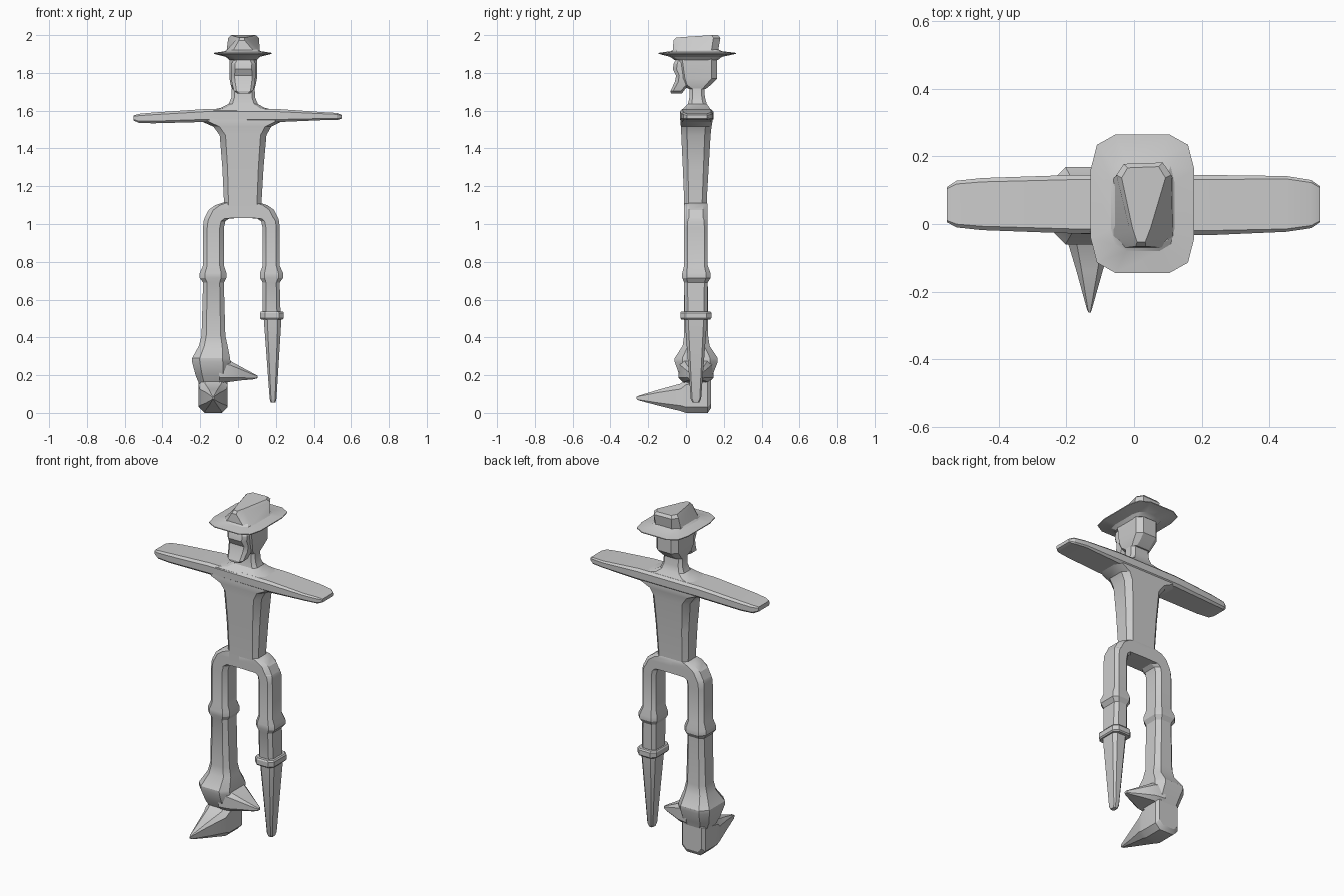
import bpy, bmesh

AXES = {'x': (0, 1, 2), 'y': (1, 0, 2), 'z': (2, 0, 1)}
CX = 0.025  # centre line of torso, head and hat


def finish(name, bm):
    bmesh.ops.recalc_face_normals(bm, faces=bm.faces)
    me = bpy.data.meshes.new(name)
    bm.to_mesh(me)
    bm.free()
    ob = bpy.data.objects.new(name, me)
    bpy.context.collection.objects.link(ob)
    bpy.ops.object.select_all(action='DESELECT')
    ob.select_set(True)
    bpy.context.view_layer.objects.active = ob
    bpy.ops.object.shade_smooth_by_angle(angle=0.45)
    return ob


def bridge(name, rings):
    """Skin a list of equal-length point loops and cap both ends."""
    bm = bmesh.new()
    loops = [[bm.verts.new(p) for p in r] for r in rings]
    n = len(loops[0])
    for a, b in zip(loops, loops[1:]):
        for i in range(n):
            j = (i + 1) % n
            bm.faces.new((a[i], a[j], b[j], b[i]))
    bm.faces.new(loops[0][::-1])
    bm.faces.new(loops[-1])
    return finish(name, bm)


def section(axis, pos, a0, a1, b0, b1, round_corner=False, cut=0.4):
    """Rectangle with cut corners, perpendicular to the axis."""
    a0, a1 = sorted((a0, a1))
    w, d = (a1 - a0) / 2, (b1 - b0) / 2
    c = cut * min(w, d)
    q = [(w, d - c), (w - c, d)]
    if round_corner:
        q = [(w, 0.5 * d), (0.88 * w, 0.85 * d), (0.52 * w, d)]
    r = q[::-1]
    loop = (q + [(-x, y) for x, y in r] + [(-x, -y) for x, y in q]
            + [(x, -y) for x, y in r])
    k, i, j = AXES[axis]
    pts = []
    for x, y in loop:
        p = [0, 0, 0]
        p[k], p[i], p[j] = pos, (a0 + a1) / 2 + x, (b0 + b1) / 2 + y
        pts.append(p)
    return pts


def loft(name, axis, rings, **kw):
    return bridge(name, [section(axis, *r, **kw) for r in rings])


def thigh(outer, inner):
    """Knee, thigh and rounded hip, shared by both legs."""
    s = 1 if outer > 0 else -1
    far = CX - s * 0.035
    return [
        (0.69, outer, inner, -0.01, 0.115),
        (0.715, outer + s * .018, inner - s * .014, -0.02, 0.13),
        (0.74, outer + s * .018, inner - s * .014, -0.02, 0.13),
        (0.78, outer, inner, -0.01, 0.115),
        (0.98, outer, inner, -0.01, 0.115),
        (1.015, outer - s * .003, inner - s * .008, -0.01, 0.115),
        (1.03, outer - s * .007, inner - s * .03, -0.01, 0.115),
        (1.032, outer - s * .008, far, -0.01, 0.115),
        (1.075, outer - s * .03, far, -0.01, 0.115),
        (1.10, outer - s * .065, far, -0.01, 0.115),
        (1.115, outer - s * .11, far, -0.005, 0.11),
    ]


# Torso flaring into armpits, shoulders and neck
loft("torso", 'z', [
    (1.04, -0.075, 0.125, -0.01, 0.11),
    (1.13, -0.075, 0.125, -0.01, 0.11),
    (1.30, -0.083, 0.135, -0.017, 0.12),
    (1.47, -0.097, 0.15, -0.025, 0.13),
    (1.515, -0.13, 0.175, -0.027, 0.135),
    (1.542, -0.19, 0.23, -0.03, 0.14),
    (1.60, -0.16, 0.21, -0.025, 0.135),
    (1.615, -0.09, 0.14, -0.01, 0.125),
    (1.635, -0.05, 0.105, 0.01, 0.11),
    (1.67, -0.035, 0.09, 0.018, 0.10),
    (1.74, -0.032, 0.087, 0.018, 0.095)])

# Outstretched arms
loft("arms", 'x', [
    (-0.553, 0.005, 0.11, 1.548, 1.575),
    (-0.525, -0.01, 0.128, 1.535, 1.583),
    (-0.45, -0.018, 0.136, 1.533, 1.59),
    (-0.18, -0.028, 0.145, 1.54, 1.608),
    (0.22, -0.033, 0.145, 1.54, 1.608),
    (0.45, -0.023, 0.142, 1.55, 1.592),
    (0.525, -0.012, 0.13, 1.55, 1.588),
    (0.55, 0.005, 0.112, 1.558, 1.578)])

# Head and protruding face with chin
loft("head", 'z', [
    (1.715, -0.032, 0.087, 0.015, 0.105),
    (1.735, -0.038, 0.093, -0.02, 0.13),
    (1.77, -0.045, 0.10, -0.035, 0.165),
    (1.88, -0.045, 0.10, -0.05, 0.165)])
loft("face", 'z', [
    (1.692, -0.005, 0.065, -0.08, -0.02),
    (1.705, -0.022, 0.08, -0.082, -0.012),
    (1.75, -0.033, 0.09, -0.06, 0.03),
    (1.785, -0.035, 0.092, -0.052, 0.03),
    (1.82, -0.035, 0.092, -0.07, 0.03),
    (1.85, -0.035, 0.092, -0.065, 0.03),
    (1.87, -0.02, 0.08, -0.055, 0.03)])

# Hat brim and pinched crown
loft("hat_brim", 'z', [
    (1.868, -0.045, 0.10, -0.06, 0.168),
    (1.885, -0.065, 0.115, -0.085, 0.19),
    (1.901, -0.128, 0.178, -0.145, 0.265),
    (1.906, -0.128, 0.178, -0.145, 0.265),
    (1.915, -0.068, 0.12, -0.08, 0.19),
    (1.925, -0.055, 0.11, -0.065, 0.17)], round_corner=True)
base = section('z', 1.92, -0.06, 0.115, -0.07, 0.17)
rim = [(0.11, 0.145, 1.985), (0.085, 0.182, 1.985), (-0.03, 0.178, 1.985),
       (-0.052, 0.145, 1.985), (-0.012, -0.02, 1.975), (0.005, -0.066, 1.972),
       (0.035, -0.066, 1.972), (0.055, -0.02, 1.975)]
top = [(CX + (x - CX) * .8, .06 + (y - .06) * .9, z + .015) for x, y, z in rim]
bridge("hat_crown", [base, rim, top])

# Booted leg with flared cuff
loft("boot_leg", 'z', [
    (0.14, -0.20, -0.06, 0.0, 0.125),
    (0.20, -0.225, -0.045, -0.035, 0.14),
    (0.27, -0.243, -0.04, -0.06, 0.168),
    (0.29, -0.243, -0.042, -0.06, 0.168),
    (0.355, -0.207, -0.055, -0.018, 0.125),
    (0.41, -0.193, -0.067, -0.01, 0.117)] + thigh(-0.185, -0.075))
loft("cuff_point", 'x', [
    (-0.10, -0.04, 0.145, 0.16, 0.29),
    (-0.04, -0.03, 0.135, 0.165, 0.275),
    (0.02, 0.0, 0.105, 0.173, 0.242),
    (0.08, 0.03, 0.075, 0.178, 0.21),
    (0.102, 0.043, 0.063, 0.184, 0.198)])
loft("boot", 'y', [
    (0.132, -0.195, -0.07, 0.025, 0.20),
    (0.115, -0.208, -0.055, 0.0, 0.20),
    (0.0, -0.208, -0.055, 0.0, 0.18),
    (-0.03, -0.203, -0.06, 0.01, 0.155),
    (-0.14, -0.17, -0.093, 0.037, 0.125),
    (-0.25, -0.14, -0.124, 0.066, 0.092),
    (-0.262, -0.135, -0.128, 0.073, 0.085)])

# Peg leg with band
loft("peg_thigh", 'z', [(0.51, 0.13, 0.225, -0.008, 0.113)] + thigh(0.22, 0.13))
loft("peg_band", 'z', [
    (0.495, 0.122, 0.236, -0.025, 0.128),
    (0.502, 0.117, 0.242, -0.03, 0.134),
    (0.53, 0.117, 0.242, -0.03, 0.134),
    (0.538, 0.122, 0.236, -0.025, 0.128)])
loft("peg", 'z', [
    (0.055, 0.172, 0.198, 0.035, 0.07),
    (0.075, 0.167, 0.203, 0.025, 0.08),
    (0.51, 0.135, 0.23, -0.008, 0.113)])
